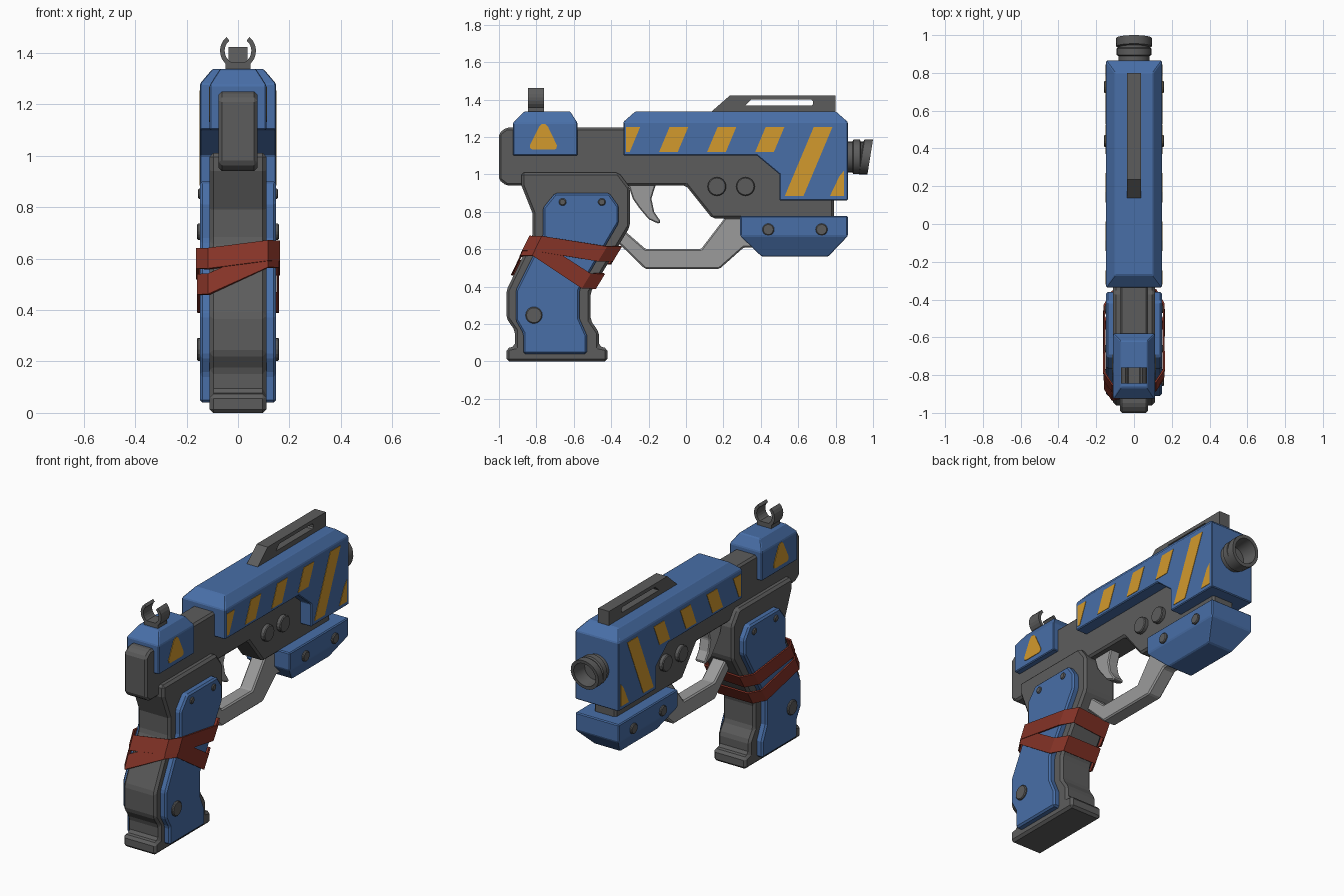
import bpy, bmesh, math
from mathutils import Vector

if "Cube" in bpy.data.objects:
    bpy.data.objects.remove(bpy.data.objects["Cube"])


def material(name, rgb):
    m = bpy.data.materials.new(name)
    m.diffuse_color = (*rgb, 1)
    m.use_nodes = True
    m.node_tree.nodes["Principled BSDF"].inputs["Base Color"].default_value = m.diffuse_color
    return m


BLUE = material("blue", (0.065, 0.158, 0.39))
DARK = material("dark grey", (0.108, 0.108, 0.108))
LIGHT = material("light grey", (0.33, 0.33, 0.33))
ORANGE = material("orange", (0.65, 0.32, 0.026))
RED = material("red", (0.235, 0.033, 0.02))


def finish(name, bm, mat, bevel=0):
    bmesh.ops.remove_doubles(bm, verts=bm.verts, dist=1e-5)
    bmesh.ops.recalc_face_normals(bm, faces=bm.faces)
    me = bpy.data.meshes.new(name)
    bm.to_mesh(me)
    bm.free()
    me.materials.append(mat)
    ob = bpy.data.objects.new(name, me)
    bpy.context.collection.objects.link(ob)
    if bevel:
        b = ob.modifiers.new("bevel", "BEVEL")
        b.width, b.segments = bevel, 1
        b.limit_method, b.angle_limit = "ANGLE", math.radians(25)
    return ob


def loft(name, layers, mat, bevel=0):
    """Join (y, z) profiles placed at several x positions into a closed solid."""
    bm = bmesh.new()
    rings = [[bm.verts.new((x, y, z)) for y, z in pts] for x, pts in layers]
    n = len(rings[0])
    for a, b in zip(rings, rings[1:]):
        for i in range(n):
            j = (i + 1) % n
            bm.faces.new((a[i], a[j], b[j], b[i]))
    bm.faces.new(rings[0])
    bm.faces.new(rings[-1])
    return finish(name, bm, mat, bevel)


def prism(name, pts, x0, x1, mat, bevel=0):
    return loft(name, [(x0, pts), (x1, pts)], mat, bevel)


def both_sides(name, pts, x0, x1, mat, bevel=0):
    for side, s in (("right", 1), ("left", -1)):
        prism(f"{name}_{side}", pts, s * x0, s * x1, mat, bevel)


def disc(y, z, r, n=16):
    return [(y + r * math.cos(2 * math.pi * i / n), z + r * math.sin(2 * math.pi * i / n))
            for i in range(n)]


# Upper frame
prism("upper_frame", [(-1, .97), (-1, 1.22), (-.96, 1.25), (.79, 1.25), (.79, .765),
                      (.14, .765), (0, .94), (-.96, .94)], -.075, .075, DARK, .012)

# Grip core with flared base
prism("grip_core", [(-.88, 1.01), (-.36, 1.01), (-.30, .93), (-.30, .72), (-.51, .37),
                    (-.51, .22), (-.465, .155), (-.465, .08), (-.42, .07), (-.42, 0),
                    (-.96, 0), (-.96, .07), (-.915, .08), (-.915, .165), (-.96, .23),
                    (-.96, .38), (-.82, .67), (-.82, .79), (-.88, .94)], -.11, .11, DARK, .014)

# Grip side panels
both_sides("grip_panel", [(-.70, .90), (-.41, .90), (-.36, .83), (-.36, .74), (-.57, .38),
                          (-.57, .23), (-.53, .14), (-.53, .04), (-.87, .04), (-.87, .15),
                          (-.91, .22), (-.91, .38), (-.765, .67), (-.765, .82)],
           .10, .148, BLUE, .01)

# Slide: side outline and a taller middle outline give the chamfered top
under = [(.865, .86), (.50, .86), (.50, 1.0), (.38, 1.10)]
outer = [(-.335, 1.10)] + [(-.335, 1.28)] * 2 + [(.865, 1.28)] * 2 + under
inner = [(-.335, 1.10), (-.335, 1.28), (-.27, 1.337), (.80, 1.337), (.865, 1.28)] + under
loft("slide", [(-.148, outer), (-.10, inner), (.10, inner), (.148, outer)], BLUE, .005)

# Rear sight block, same construction
outer = [(-.925, 1.10)] + [(-.925, 1.275)] * 2 + [(-.58, 1.275)] * 2 + [(-.58, 1.10)]
inner = [(-.925, 1.10), (-.925, 1.275), (-.865, 1.337), (-.62, 1.337), (-.58, 1.275), (-.58, 1.10)]
loft("rear_sight_block", [(-.11, outer), (-.07, inner), (.07, inner), (.11, outer)], BLUE, .005)

# Lower pod under the muzzle
outer = [(.29, .778), (.865, .778)] + [(.865, .67)] * 2 + [(.29, .67)] * 2
inner = [(.29, .778), (.865, .778), (.865, .67), (.76, .56), (.405, .56), (.29, .67)]
loft("lower_pod", [(-.148, outer), (-.085, inner), (.085, inner), (.148, outer)], BLUE, .006)

# Hazard stripes on the slide
for i in range(5):
    top, bottom = 1.253, (1.12 if i < 4 else .885)
    y = -.345 + .257 * i
    lean = (top - bottom) * .42
    pts = [(max(p, -.32), z) for p, z in ((y, top), (y + .10, top),
                                          (y + .10 - lean, bottom), (y - lean, bottom))]
    both_sides(f"stripe_{i + 1}", pts, .146, .1505, ORANGE)
both_sides("stripe_6", [(.845, 1.02), (.845, .885), (.77, .885), (.82, .99)], .146, .1505, ORANGE)

# Warning triangle on the rear block
both_sides("warning_triangle", [(-.785, 1.255), (-.772, 1.268), (-.752, 1.268), (-.738, 1.255),
                                (-.69, 1.155), (-.693, 1.138), (-.705, 1.132), (-.818, 1.132),
                                (-.832, 1.138), (-.835, 1.155)], .108, .1135, ORANGE)

# Top rail with a slot cut through it
rail = prism("top_rail", [(.13, 1.33), (.235, 1.422), (.80, 1.422), (.80, 1.33)],
             -.037, .037, DARK)
cutter = prism("rail_slot_cutter", [(.315, 1.367), (.35, 1.40), (.67, 1.40), (.68, 1.39),
                                    (.68, 1.375), (.67, 1.367)], -.1, .1, DARK)
cutter.hide_render = True
cutter.hide_viewport = True
cut = rail.modifiers.new("slot", "BOOLEAN")
cut.operation, cut.object, cut.solver = "DIFFERENCE", cutter, "EXACT"

# Open ring sight and its foot
prism("ring_sight_foot", [(-.845, 1.32), (-.845, 1.365), (-.76, 1.365), (-.76, 1.32)],
      -.048, .048, DARK)
bm = bmesh.new()
steps, prev = 18, None
for k in range(steps + 1):
    a = math.radians(50 - 280 * k / steps)
    ring = [bm.verts.new((r * math.cos(a), y, 1.408 + r * math.sin(a)))
            for r, y in ((.052, -.845), (.07, -.845), (.07, -.76), (.052, -.76))]
    if prev:
        for i in range(4):
            j = (i + 1) % 4
            bm.faces.new((prev[i], prev[j], ring[j], ring[i]))
    if k in (0, steps):
        bm.faces.new(ring)
    prev = ring
finish("ring_sight", bm, DARK)

# Muzzle: hollow turned tube with a slanted tip
bm = bmesh.new()
n, prev = 24, None
for r, y in ((.082, .84), (.082, .89), (.092, .895), (.092, .93), (.082, .935), (.082, .95),
             (.094, .955), (.094, 1.0), (.074, 1.0), (.066, .89), (.0, .89)):
    ring = []
    for i in range(n):
        a = 2 * math.pi * i / n
        dz = r * math.sin(a)
        slant = (dz - .094) * .16 if y > .94 else 0
        ring.append(bm.verts.new((r * math.cos(a), y + slant, 1.093 + dz)))
    if prev:
        for i in range(n):
            j = (i + 1) % n
            bm.faces.new((prev[i], prev[j], ring[j], ring[i]))
    prev = ring
muzzle = finish("muzzle", bm, DARK)
bpy.context.view_layer.objects.active = muzzle
muzzle.select_set(True)
bpy.ops.object.shade_smooth_by_angle(angle=math.radians(30))

# Trigger guard and trigger
prism("trigger_guard", [(-.40, .67), (-.22, .495), (.18, .495), (.31, .61), (.45, .61),
                        (.45, .77), (.21, .77), (.08, .60), (-.215, .60), (-.33, .70)],
      -.045, .045, LIGHT, .008)
prism("trigger", [(-.31, .95), (-.16, .95), (-.185, .87), (-.17, .80), (-.135, .748),
                  (-.145, .735), (-.20, .76), (-.25, .82), (-.285, .87)], -.035, .035, LIGHT, .006)

# Screws and pins
for name, y, z, r, x0, x1 in (("grip_screw_rear", -.66, .852, .02, .14, .156),
                              ("grip_screw_front", -.45, .852, .02, .14, .156),
                              ("grip_pin", -.813, .247, .045, .14, .16),
                              ("pod_screw_rear", .44, .705, .032, .14, .16),
                              ("pod_screw_front", .725, .705, .032, .14, .16),
                              ("frame_pin_rear", .165, .935, .05, .07, .10),
                              ("frame_pin_front", .318, .935, .05, .07, .10)):
    both_sides(name, disc(y, z, r), x0, x1, DARK, .005)


# Strap wrapped twice around the grip, following its slant
def rear(z):
    return -.96 + .483 * (z - .38)


def front(z):
    return -.51 + .6 * (z - .37)


def strap(name, rr, rf, lf, lr, g):
    """Heights at right rear, right front, left front and left rear; g lifts it off the grip."""
    path = [(.152 + g, rear, .05, rr), (.152 + g, front, -.06, rf), (.115, front, .01 + g, rf),
            (-.115, front, .01 + g, lf), (-.152 - g, front, -.06, lf), (-.152 - g, rear, .05, lr),
            (-.115, rear, -.008 - g, lr), (.115, rear, -.008 - g, rr)]
    bm = bmesh.new()
    loops = []
    for x, edge, off, z in path:
        loops.append([bm.verts.new((x, edge(z + h) + off, z + h)) for h in (-.04, .04)])
    for a, b in zip(loops, loops[1:] + loops[:1]):
        bm.faces.new((a[0], b[0], b[1], a[1]))
    ob = finish(name, bm, RED)
    s = ob.modifiers.new("thickness", "SOLIDIFY")
    s.thickness, s.offset = .01, 0


strap("strap_upper", .63, .575, .56, .60, .006)
strap("strap_lower", .605, .43, .43, .50, .003)
